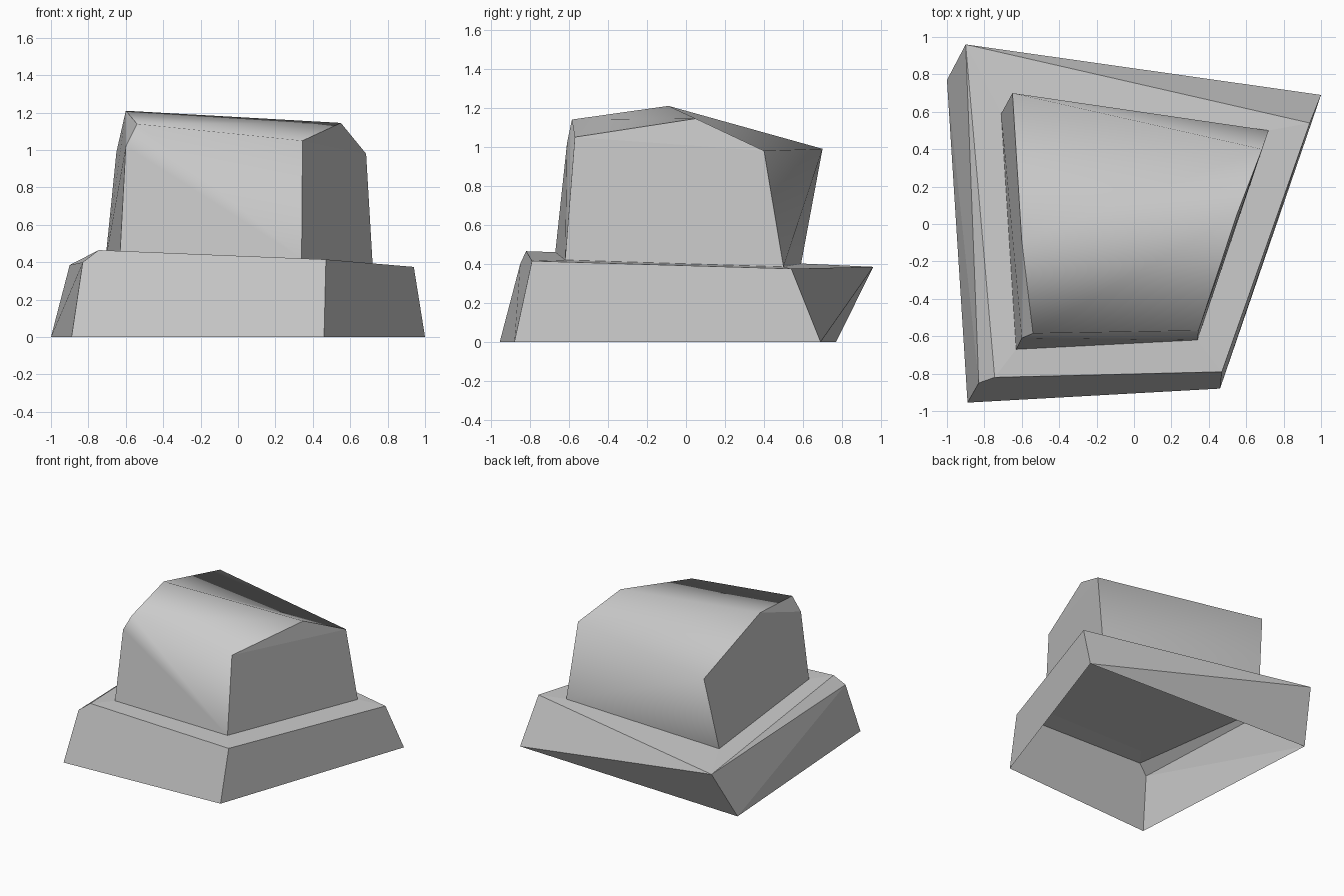
import bpy

if "Cube" in bpy.data.objects:
    bpy.data.objects.remove(bpy.data.objects["Cube"])

grey = bpy.data.materials.new("light grey")
grey.diffuse_color = (0.6, 0.6, 0.6, 1)
grey.use_nodes = True
grey.node_tree.nodes["Principled BSDF"].inputs["Base Color"].default_value = grey.diffuse_color


def build(name, points, flat, smooth=()):
    """Make one part from corner points, flat faces and smooth faces."""
    mesh = bpy.data.meshes.new(name)
    mesh.from_pydata(points, [], list(flat) + list(smooth))
    for i, poly in enumerate(mesh.polygons):
        poly.use_smooth = i >= len(flat)
    mesh.materials.append(grey)
    mesh.update()
    obj = bpy.data.objects.new(name, mesh)
    bpy.context.collection.objects.link(obj)
    return obj


# Footprint of the upper block, front left round to back left
footprint = [(-0.63, -0.67, 0.46), (0.34, -0.62, 0.42),
             (0.72, 0.50, 0.385), (-0.71, 0.59, 0.40)]

# Skewed plinth, open underneath, with a chamfer along the left
base_bottom = [(-0.89, -0.955, 0), (0.46, -0.88, 0), (1.0, 0.69, 0), (-1.0, 0.77, 0)]
base_top = [(-0.83, -0.85, 0.40), (-0.745, -0.82, 0.465), (0.47, -0.79, 0.415),
            (0.94, 0.54, 0.375), (-0.90, 0.96, 0.385)]
build("base", base_bottom + base_top + footprint, [
    (0, 1, 6, 5, 4),                     # front
    (1, 2, 7, 6),                        # right
    (2, 3, 8), (2, 8, 7),                # twisted back
    (3, 0, 4), (3, 4, 8),                # left
    (4, 5, 8),                           # chamfer
    (5, 6, 10, 9), (6, 7, 11, 10), (7, 8, 12, 11), (8, 5, 9, 12),  # ledge
])

# Upper block with a ridged roof; front, roof and back shade as one wrap
block_top = [(-0.60, -0.61, 1.02), (-0.54, -0.585, 1.14), (0.345, -0.57, 1.05),
             (0.55, 0.05, 1.145), (0.685, 0.40, 0.98),
             (-0.60, -0.09, 1.21), (-0.65, 0.70, 0.99)]
build("upper_block", footprint + block_top, [
    (0, 3, 2, 1),                        # underside
    (1, 2, 8, 6), (6, 8, 7),             # right
    (3, 0, 4), (3, 4, 9, 10),            # left
    (4, 5, 9),                           # chamfer
], [
    (0, 1, 6, 5, 4),                     # front
    (5, 6, 7, 9), (9, 7, 8, 10),         # roof
    (8, 2, 10), (2, 3, 10),              # back
])
